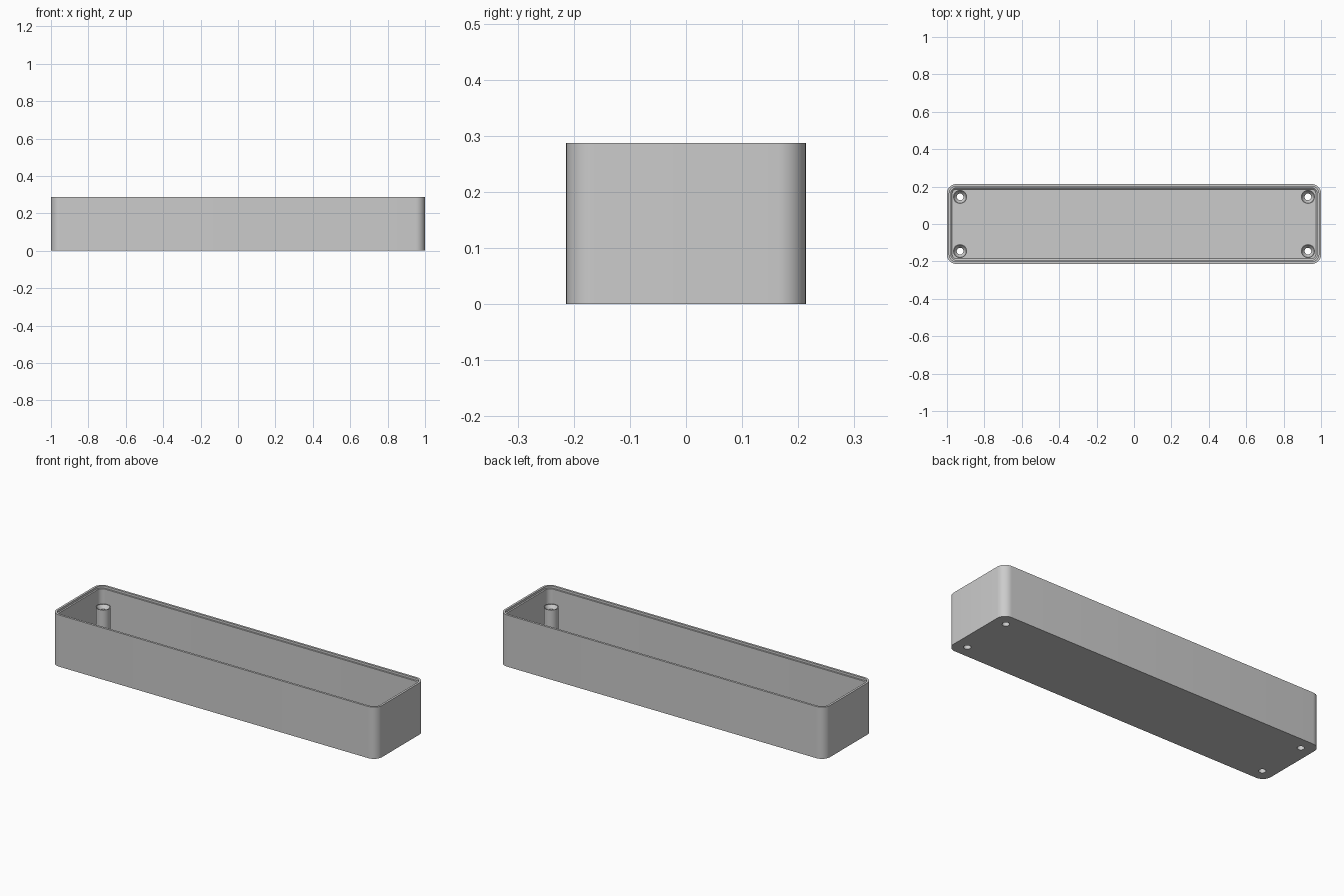
import bpy, bmesh, math

cube = bpy.data.objects.get("Cube")
if cube:
    bpy.data.objects.remove(cube, do_unlink=True)

HALF_X, HALF_Y, HEIGHT, RADIUS = 1.0, 0.2135, 0.287, 0.05
FLOOR = 0.02
POST_X, POST_Y, POST_TOP = 0.93, 0.145, 0.2
HOLE_R = 0.018

grey = bpy.data.materials.new("plain grey")
grey.use_nodes = True
colour = (0.6, 0.6, 0.6, 1)
grey.diffuse_color = colour
grey.node_tree.nodes["Principled BSDF"].inputs["Base Color"].default_value = colour


def rounded_rect(inset, z, steps=10):
    """Ring of points around a rounded rectangle, moved inwards by inset."""
    r = RADIUS - inset
    cx, cy = HALF_X - RADIUS, HALF_Y - RADIUS
    ring = []
    for corner, (sx, sy) in enumerate([(1, 1), (-1, 1), (-1, -1), (1, -1)]):
        for i in range(steps + 1):
            a = (corner + i / steps) * math.pi / 2
            ring.append((sx * cx + r * math.cos(a), sy * cy + r * math.sin(a), z))
    return ring


def circle(x, y, r, z, sides=32):
    turn = 2 * math.pi / sides
    return [(x + r * math.cos(i * turn), y + r * math.sin(i * turn), z) for i in range(sides)]


def loft(bm, rings, closed=False):
    """Skin a list of rings; cap the ends, or join last to first."""
    loops = [[bm.verts.new(p) for p in ring] for ring in rings]
    pairs = list(zip(loops, loops[1:]))
    if closed:
        pairs.append((loops[-1], loops[0]))
    else:
        bm.faces.new(loops[0][::-1])
        bm.faces.new(loops[-1])
    n = len(loops[0])
    for a, b in pairs:
        for i in range(n):
            j = (i + 1) % n
            bm.faces.new((a[i], a[j], b[j], b[i]))


def finish(bm, name):
    bmesh.ops.recalc_face_normals(bm, faces=bm.faces)
    mesh = bpy.data.meshes.new(name)
    bm.to_mesh(mesh)
    bm.free()
    mesh.materials.append(grey)
    obj = bpy.data.objects.new(name, mesh)
    bpy.context.collection.objects.link(obj)
    return obj


def select_only(obj):
    bpy.ops.object.select_all(action='DESELECT')
    obj.select_set(True)
    bpy.context.view_layer.objects.active = obj


corners = [(sx * POST_X, sy * POST_Y) for sx in (-1, 1) for sy in (-1, 1)]

# Open tray: outer wall, stepped rim, inner wall, eased floor edge
bm = bmesh.new()
profile = [(0, 0), (0, HEIGHT), (0.012, HEIGHT), (0.012, HEIGHT - 0.012),
           (0.021, HEIGHT - 0.012), (0.021, FLOOR + 0.008), (0.028, FLOOR)]
loft(bm, [rounded_rect(inset, z) for inset, z in profile])
tray = finish(bm, "tray")

# Screw holes through the floor
bm = bmesh.new()
for x, y in corners:
    loft(bm, [circle(x, y, HOLE_R, -0.05), circle(x, y, HOLE_R, 0.1)])
cutter = finish(bm, "hole_cutter")
cutter.hide_render = True
select_only(tray)
cut = tray.modifiers.new("screw_holes", 'BOOLEAN')
cut.operation = 'DIFFERENCE'
cut.solver = 'EXACT'
cut.object = cutter
bpy.ops.object.modifier_apply(modifier=cut.name)
bpy.data.objects.remove(cutter, do_unlink=True)

# Hollow corner posts with a countersunk mouth
bm = bmesh.new()
post_profile = [(HOLE_R, FLOOR / 2), (0.037, FLOOR / 2), (0.037, POST_TOP),
                (0.033, POST_TOP), (HOLE_R, POST_TOP - 0.02)]
for x, y in corners:
    loft(bm, [circle(x, y, r, z) for r, z in post_profile], closed=True)
posts = finish(bm, "screw_posts")

for obj in (tray, posts):
    select_only(obj)
    bpy.ops.object.shade_smooth_by_angle(angle=math.radians(30))
